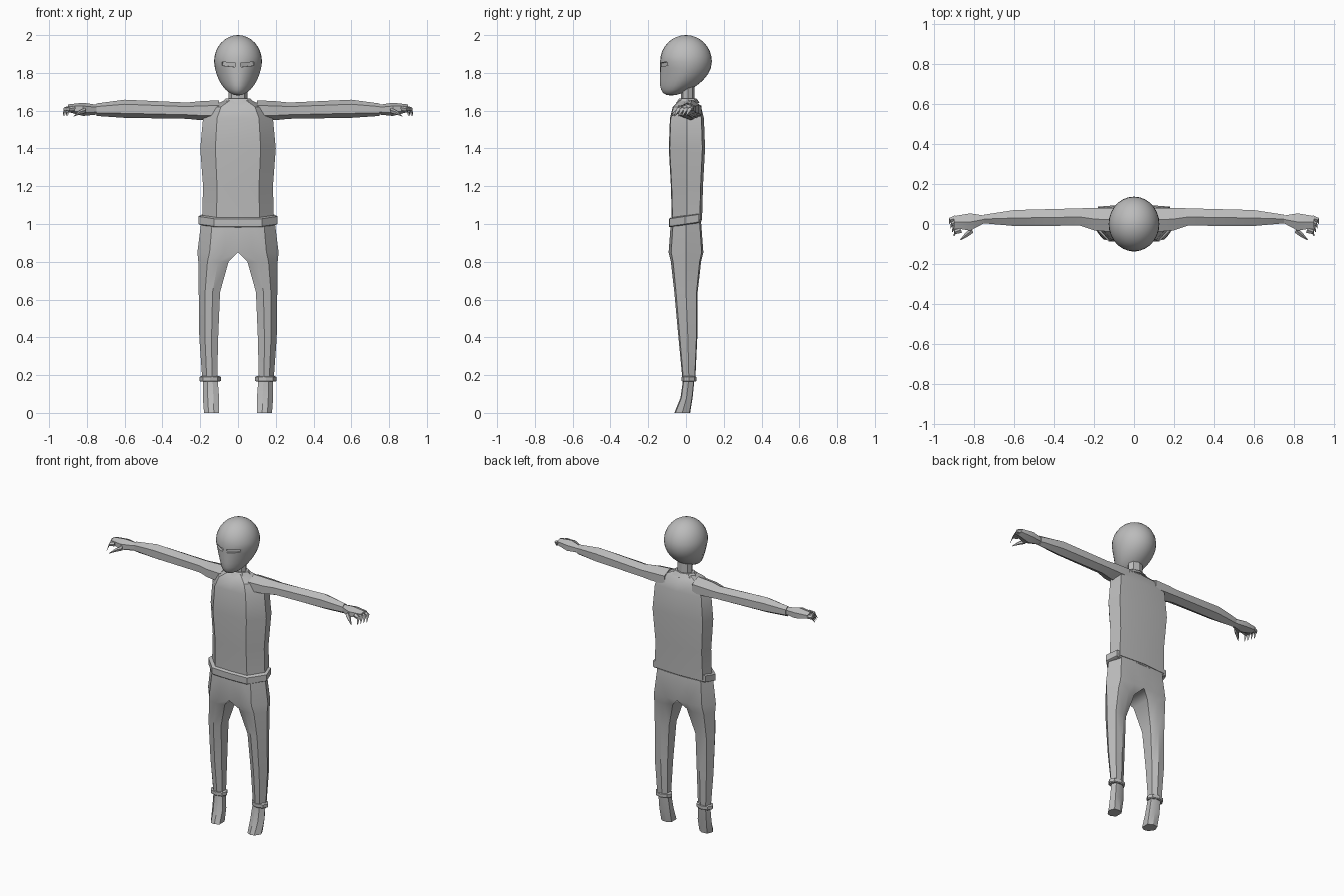
import bpy, bmesh, math
from mathutils import Vector

cube = bpy.data.objects.get("Cube")
if cube:
    bpy.data.objects.remove(cube)

grey = bpy.data.materials.new("plain grey")
grey.use_nodes = True
tone = (0.5, 0.5, 0.5, 1)
grey.diffuse_color = tone
grey.node_tree.nodes["Principled BSDF"].inputs["Base Color"].default_value = tone

X, Y, Z = Vector((1, 0, 0)), Vector((0, 1, 0)), Vector((0, 0, 1))


def smooth(obj, degrees):
    bpy.ops.object.select_all(action="DESELECT")
    obj.select_set(True)
    bpy.context.view_layer.objects.active = obj
    bpy.ops.object.shade_smooth_by_angle(angle=math.radians(degrees))


def loft(name, rings, mirror=False):
    """Skin equal-length rings, close both ends and optionally mirror across x."""
    bm = bmesh.new()
    loops = [[bm.verts.new(point) for point in ring] for ring in rings]
    for lower, upper in zip(loops, loops[1:]):
        for i in range(len(lower)):
            bm.faces.new((lower[i - 1], lower[i], upper[i], upper[i - 1]))
    bm.faces.new(loops[0])
    bm.faces.new(loops[-1])
    bmesh.ops.recalc_face_normals(bm, faces=bm.faces)
    if mirror:
        # Open the centre seam so both halves weld together
        seam = [f for f in bm.faces if all(abs(v.co.x) < 0.0001 for v in f.verts)]
        bmesh.ops.delete(bm, geom=seam, context="FACES")
    mesh = bpy.data.meshes.new(name)
    bm.to_mesh(mesh)
    bm.free()
    mesh.materials.append(grey)
    obj = bpy.data.objects.new(name, mesh)
    bpy.context.collection.objects.link(obj)
    if mirror:
        obj.modifiers.new("mirror", "MIRROR")
    smooth(obj, 32)


def ellipse(centre, across, along, sides):
    """Regular ring spanned by two half-axes."""
    angles = [math.tau * i / sides for i in range(sides)]
    return [Vector(centre) + across * math.sin(a) + along * math.cos(a) for a in angles]


def body_ring(z, width, depth, centre=0.0, tilt=0.0):
    """Broad front panel, angled flanks and a broad back."""
    half = [Vector((0.6 * width, -0.95 * depth, 0)), Vector((width, 0, 0)),
            Vector((0.9 * width, 0.85 * depth, 0))]
    other = [Vector((-p.x, p.y, 0)) for p in reversed(half)]
    ring = [-Y * depth] + half + [Y * depth] + other
    return [p + Y * centre + Z * (z + tilt * p.y) for p in ring]


def leg_ring(z, inner, outer, depth, centre):
    """Half-hip section that rounds off as it leaves the centre line."""
    def at(share, y):
        return (inner + share * (outer - inner), centre + y * depth, z)
    edge = 1 - 4 * inner
    return [at(0, -edge), at(0.35, -1), at(0.7, -0.85), at(1, 0),
            at(0.8, 0.9), at(0.35, 1), at(0, edge)]


def arm_rings(stations):
    """Six-sided sections strung along the arm."""
    return [ellipse((x, y, z), Y * depth, Z * height, 6) for x, y, z, depth, height in stations]


# Head: an egg whose lower face slides forward and narrows to a ridge
bpy.ops.mesh.primitive_uv_sphere_add(segments=28, ring_count=16, radius=1)
head = bpy.context.object
head.name = "head"
head.data.materials.append(grey)
for vert in head.data.vertices:
    x, y, u = vert.co
    below = max(0, -u)
    ridge = 1 - 0.5 * below * max(0, -y)
    vert.co = (0.127 * x * ridge * (1 - 0.1 * below),
               0.137 * y - 0.08 * below ** 2,
               1.86 + u * (0.18 if below else 0.14))

# Eye slots cut into the face
for side in (1, -1):
    bpy.ops.mesh.primitive_cube_add(size=1, location=(side * 0.065, -0.145, 1.845),
                                    rotation=(0, -side * 0.1, side * 0.5))
    cutter = bpy.context.object
    cutter.scale = (0.08, 0.08, 0.02)
    cutter.hide_render = True
    cutter.data.materials.append(grey)
    slot = head.modifiers.new("eye slot", "BOOLEAN")
    slot.operation, slot.solver, slot.object = "DIFFERENCE", "EXACT", cutter
    bpy.context.view_layer.objects.active = head
    bpy.ops.object.modifier_apply(modifier=slot.name)
    bpy.data.objects.remove(cutter)
smooth(head, 40)

# Neck and collar
loft("neck", [ellipse((0, 0.01, z), X * 0.05, Y * 0.036, 8) for z in (1.62, 1.76)])
loft("collar", [ellipse((0, 0.01, z), X * r, Y * r * 0.7, 8)
                for z, r in ((1.64, 0.09), (1.665, 0.065))])

# Jacket body, tapering into the shoulders
loft("torso", [body_ring(z, width, depth, 0.005) for z, width, depth in (
    (1.02, 0.19, 0.08), (1.2, 0.185, 0.085), (1.4, 0.2, 0.096),
    (1.56, 0.185, 0.09), (1.62, 0.15, 0.075), (1.655, 0.07, 0.04))])

# Waistband, dipping toward the front
loft("waistband", [body_ring(z, width, width * 0.41, -0.005, 0.15) for z, width in (
    (0.995, 0.2), (1, 0.21), (1.04, 0.21), (1.045, 0.185))])

# Sleeves, straight out to each side
loft("sleeve", arm_rings((
    (0.1, 0.02, 1.6, 0.07, 0.055), (0.2, 0.025, 1.6, 0.065, 0.05),
    (0.27, 0.035, 1.6, 0.05, 0.043), (0.6, 0.03, 1.61, 0.046, 0.048),
    (0.75, 0.025, 1.605, 0.025, 0.033))), mirror=True)

# Hands
loft("hand", arm_rings((
    (0.74, 0.025, 1.605, 0.018, 0.025), (0.82, 0.01, 1.607, 0.05, 0.035),
    (0.9, 0.01, 1.613, 0.034, 0.02))), mirror=True)


def finger(name, root, knuckle, tip):
    joints = zip((root, knuckle, tip), (0.014, 0.011, 0.002))
    loft(name, [ellipse(p, (Y + X * 0.4) * r, Z * r, 5) for p, r in joints], mirror=True)


# Hooked fingers and a forward thumb
for k in range(4):
    root = Vector((0.89, 0.03, 1.612)) - Vector((0.008, 0.02, 0)) * k
    knuckle = root + Vector((0.03, -0.01, -0.005))
    finger("finger", root, knuckle, knuckle + Vector((0.006, -0.02, -0.035)))
finger("thumb", (0.81, -0.03, 1.6), (0.84, -0.055, 1.59), (0.87, -0.08, 1.57))

# Trousers: one leg and half the hips, mirrored at the centre
loft("trousers", [leg_ring(*row) for row in (
    (1.01, 0, 0.195, 0.08, 0), (0.85, 0, 0.215, 0.092, 0), (0.8, 0.05, 0.21, 0.08, 0),
    (0.64, 0.095, 0.208, 0.062, 0), (0.4, 0.105, 0.205, 0.05, 0.01),
    (0.19, 0.11, 0.19, 0.035, 0.015))], mirror=True)

# Ankle cuffs
loft("ankle_cuff", [ellipse((0.147, 0.016, z), X * r, Y * r * 0.7, 8) for z, r in (
    (0.165, 0.05), (0.17, 0.056), (0.19, 0.056), (0.195, 0.046))], mirror=True)

# Feet, leaning forward to a blunt toe
loft("foot", [leg_ring(*row) for row in (
    (0.18, 0.108, 0.185, 0.03, 0.015), (0.08, 0.1, 0.186, 0.032, 0.003),
    (0, 0.1, 0.18, 0.042, -0.02))], mirror=True)
